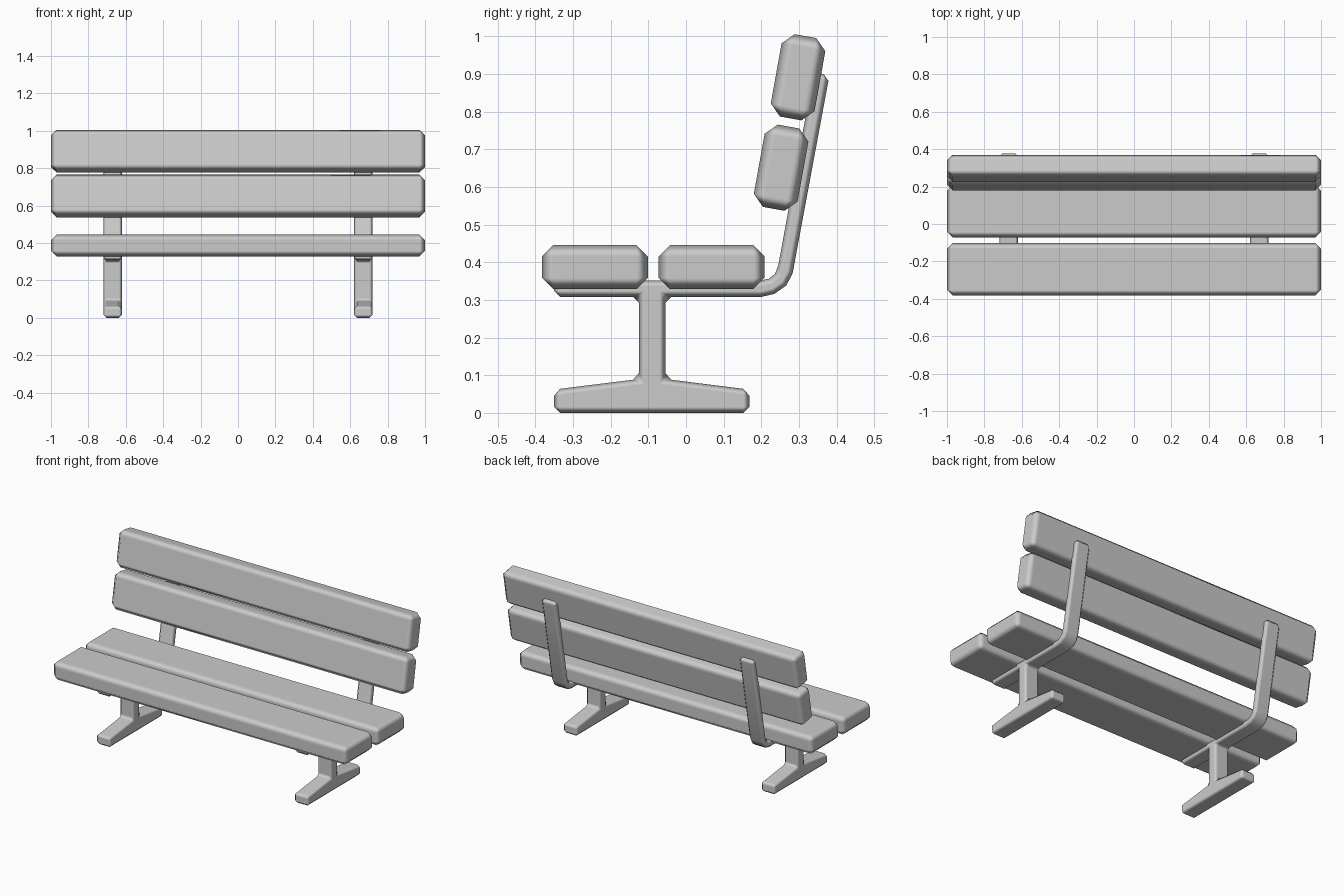
import bpy
import math

cube = bpy.data.objects.get("Cube")
if cube:
    bpy.data.objects.remove(cube, do_unlink=True)

# One plain grey for the whole bench
grey = bpy.data.materials.new("bench_grey")
grey.use_nodes = True
colour = (0.6, 0.6, 0.6, 1)
grey.diffuse_color = colour
grey.node_tree.nodes["Principled BSDF"].inputs["Base Color"].default_value = colour


def extrude_profile(name, profile, width, bevel):
    """Extrude a (y, z) outline along x and chamfer every sharp edge."""
    n = len(profile)
    verts = [(x, y, z) for x in (-width / 2, width / 2) for y, z in profile]
    faces = [tuple(reversed(range(n))), tuple(range(n, 2 * n))]
    faces += [(i, (i + 1) % n, n + (i + 1) % n, n + i) for i in range(n)]
    mesh = bpy.data.meshes.new(name)
    mesh.from_pydata(verts, [], faces)
    mesh.materials.append(grey)
    mesh.shade_smooth()
    obj = bpy.data.objects.new(name, mesh)
    bpy.context.collection.objects.link(obj)
    mod = obj.modifiers.new("chamfer", "BEVEL")
    mod.width = bevel
    mod.segments = 1
    mod.limit_method = "ANGLE"
    mod.angle_limit = math.radians(35)
    mod.use_clamp_overlap = False
    mod.harden_normals = True
    return obj


def plank(name, y, z, depth, height, tilt=0):
    d, h = depth / 2, height / 2
    obj = extrude_profile(name, [(-d, -h), (d, -h), (d, h), (-d, h)], 2, 0.03)
    obj.location = (0, y, z)
    obj.rotation_euler.x = -math.radians(tilt)


# Seat and backrest planks
plank("seat_plank_front", -0.242, 0.387, 0.281, 0.117)
plank("seat_plank_rear", 0.068, 0.387, 0.281, 0.117)
plank("back_plank_lower", 0.2525, 0.651, 0.118, 0.222, 10.2)
plank("back_plank_upper", 0.2975, 0.891, 0.118, 0.222, 10.2)

# Side frame outline: foot, post, seat arm and curved back upright
frame = [
    (-0.35, 0), (0.168, 0), (0.168, 0.062), (-0.055, 0.09),
    (-0.055, 0.308), (0.2, 0.308), (0.235, 0.316), (0.266, 0.338),
    (0.283, 0.37), (0.381, 0.897), (0.339, 0.904), (0.245, 0.392),
    (0.237, 0.37), (0.22, 0.356), (0.2, 0.352), (-0.35, 0.352),
    (-0.35, 0.308), (-0.125, 0.308), (-0.125, 0.09), (-0.35, 0.062),
]
for side, x in (("left", 0.67), ("right", -0.67)):
    extrude_profile(side + "_frame", frame, 0.1, 0.016).location.x = x
